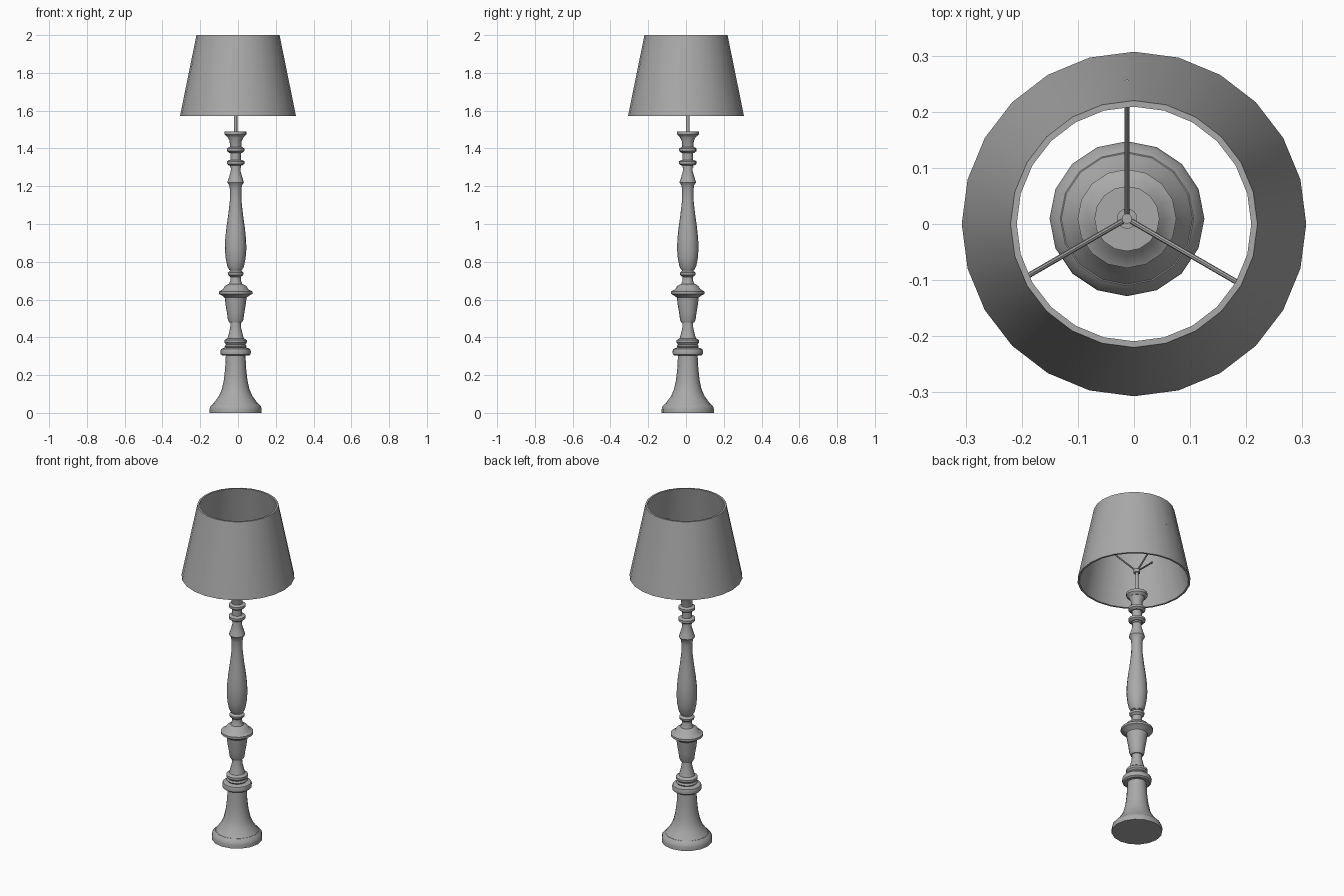
import bpy
import bmesh
from math import cos, sin, pi, radians
from mathutils import Vector

default_cube = bpy.data.objects.get("Cube")
if default_cube:
    bpy.data.objects.remove(default_cube, do_unlink=True)

# One matte grey for the whole lamp
grey = bpy.data.materials.new("neutral_grey")
grey.use_nodes = True
colour = (0.4, 0.4, 0.4, 1)
grey.diffuse_color = colour
shader = next(n for n in grey.node_tree.nodes if n.type == "BSDF_PRINCIPLED")
shader.inputs["Base Color"].default_value = colour

# The post stands slightly off the middle of the shade
AXIS = Vector((-0.0125, 0.0095, 0))


def finish(name, bm, location):
    """Turn a bmesh into a smooth-shaded object with crisp edges."""
    bmesh.ops.recalc_face_normals(bm, faces=bm.faces)
    mesh = bpy.data.meshes.new(name)
    bm.to_mesh(mesh)
    bm.free()
    mesh.materials.append(grey)
    obj = bpy.data.objects.new(name, mesh)
    bpy.context.collection.objects.link(obj)
    obj.location = location
    bpy.ops.object.select_all(action="DESELECT")
    obj.select_set(True)
    bpy.context.view_layer.objects.active = obj
    bpy.ops.object.shade_smooth_by_angle(angle=radians(35))
    return obj


def lathe(name, profile, sides=16, hollow=False, location=AXIS):
    """Spin (radius, height) points; solid parts get end caps."""
    bm = bmesh.new()
    if hollow:
        profile = profile + profile[:1]
    rings = []
    for radius, height in profile:
        ring = []
        for i in range(sides):
            angle = 2 * pi * i / sides
            ring.append(bm.verts.new((radius * cos(angle), radius * sin(angle), height)))
        rings.append(ring)
    for low, high in zip(rings, rings[1:]):
        for i in range(sides):
            j = (i + 1) % sides
            bm.faces.new((low[i], low[j], high[j], high[i]))
    if hollow:
        bmesh.ops.remove_doubles(bm, verts=bm.verts, dist=0.0001)
    else:
        bm.faces.new(rings[0][::-1])
        bm.faces.new(rings[-1])
    return finish(name, bm, location)


def rod(name, start, end, radius, sides=8):
    """Straight round bar between two points."""
    span = end - start
    bm = bmesh.new()
    bmesh.ops.create_cone(bm, cap_ends=True, segments=sides, radius1=radius,
                          radius2=radius, depth=span.length)
    turn = span.to_track_quat("Z", "Y").to_matrix()
    bmesh.ops.rotate(bm, verts=bm.verts, matrix=turn)
    return finish(name, bm, (start + end) / 2)


# Turned post, from the floor up
lathe("base_foot", [(.138, 0), (.138, .02), (.134, .035), (.119, .05)])
lathe("base_flare", [(.117, .05), (.108, .063), (.088, .09), (.073, .125),
                     (.063, .17), (.056, .23), (.052, .305)])
lathe("lower_collar", [(.07, .303), (.079, .31), (.081, .325), (.077, .338), (.06, .345)])
lathe("lower_bead", [(.052, .345), (.058, .353), (.052, .363), (.059, .372),
                     (.059, .385), (.044, .395)])
lathe("lower_neck", [(.043, .395), (.036, .42), (.029, .45), (.027, .485)])
lathe("cup", [(.034, .478), (.041, .492), (.046, .53), (.053, .57), (.058, .61),
              (.07, .62), (.088, .63), (.088, .643), (.066, .655), (.057, .672),
              (.038, .682)])
lathe("cup_neck", [(.036, .68), (.028, .70), (.028, .72), (.04, .73), (.042, .742),
                   (.03, .752), (.03, .76)])
lathe("baluster", [(.034, .757), (.044, .775), (.053, .82), (.057, .87), (.055, .92),
                   (.049, .98), (.039, 1.05), (.031, 1.12), (.03, 1.18), (.034, 1.205),
                   (.044, 1.22), (.036, 1.245), (.026, 1.28), (.025, 1.31)])

# Two matching rings on the upper neck
lathe("upper_neck", [(.029, 1.30), (.027, 1.37), (.032, 1.44), (.045, 1.465)])
for place, height in (("lower", 1.325), ("upper", 1.393)):
    lathe(place + "_neck_ring", [(.034, height - .016), (.046, height - .007),
                                 (.046, height + .007), (.034, height + .014)])
lathe("top_cap", [(.045, 1.462), (.058, 1.475), (.058, 1.49)])

# Metal pole with the hub that carries the shade
hub_centre = AXIS + Vector((0, 0, 1.63))
rod("pole", AXIS + Vector((0, 0, 1.48)), AXIS + Vector((0, 0, 1.645)), .009, 12)
lathe("pole_hub", [(.018, 1.62), (.018, 1.638)])

# Three arms rise from the hub to the shade wall
for side, degrees in (("back", 90), ("right", 210), ("left", 330)):
    angle = radians(degrees)
    reach = Vector((cos(angle), sin(angle), 0)) * 0.245
    rod(side + "_shade_arm", hub_centre, hub_centre + reach + Vector((0, 0, .19)), .0048)

# Tapered open shade with a thin wall
lathe("shade", [(.307, 1.572), (.22, 2), (.209, 2), (.296, 1.572)],
      sides=24, hollow=True, location=Vector((0, 0, 0)))
